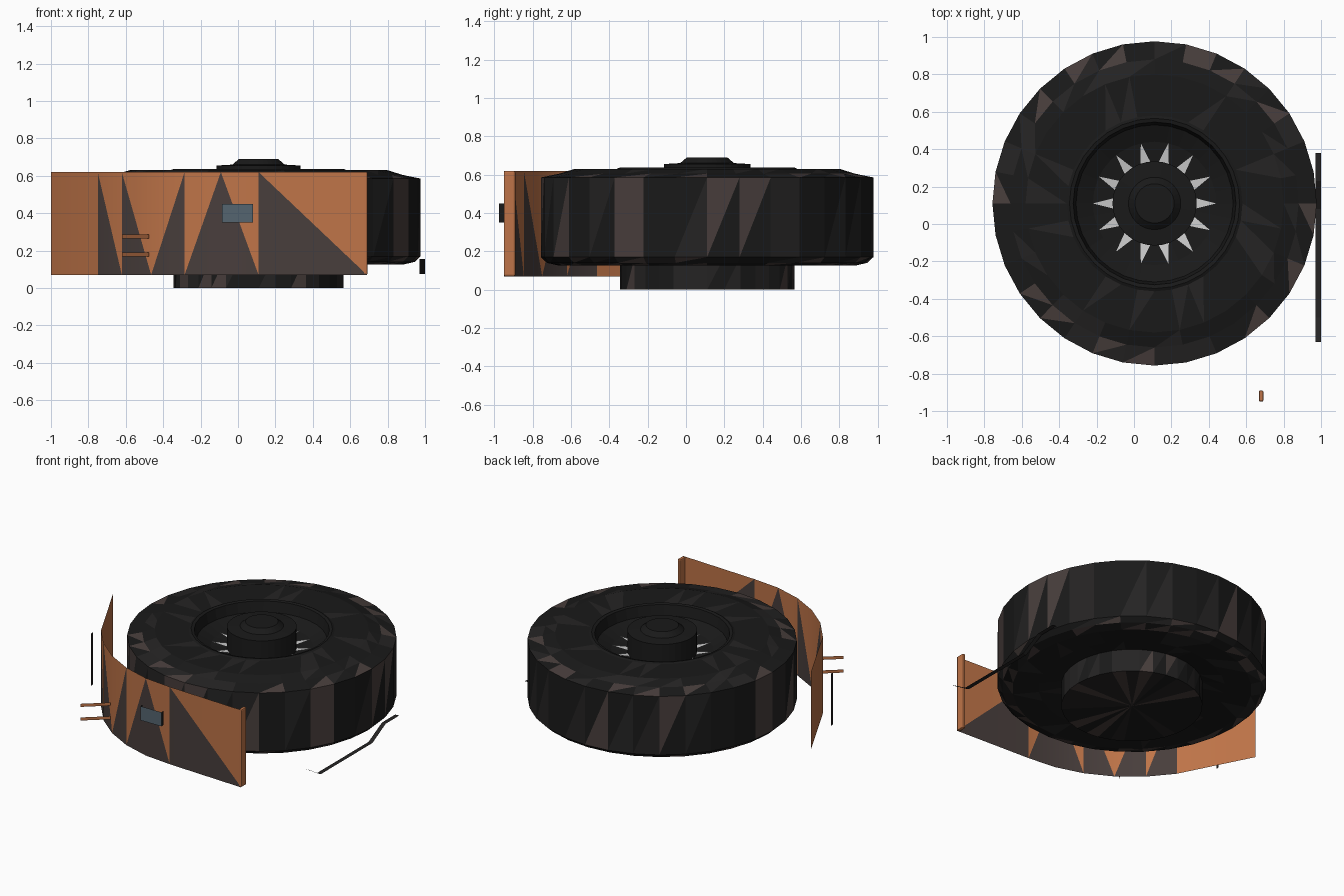
import bpy, math, random
from mathutils import Vector

if "Cube" in bpy.data.objects:
    bpy.data.objects.remove(bpy.data.objects["Cube"])

random.seed(4)
CX, CY = 0.11, 0.11          # wheel axis
SEG = 32


def mat(name, rgb):
    m = bpy.data.materials.new(name)
    m.diffuse_color = (*rgb, 1)
    m.use_nodes = True
    m.node_tree.nodes["Principled BSDF"].inputs["Base Color"].default_value = m.diffuse_color
    return m


BLACK = mat("rubber_black", (0.010, 0.010, 0.010))
DARK = mat("dark_grey", (0.018, 0.017, 0.017))
BROWN = mat("dusty_brown", (0.065, 0.048, 0.045))
ORANGE = mat("rust_orange", (0.52, 0.175, 0.065))
STEEL = mat("blue_steel", (0.09, 0.13, 0.16))
LIGHT = mat("light_grey", (0.65, 0.65, 0.65))


def make(name, verts, faces, mats, indices=None):
    me = bpy.data.meshes.new(name)
    me.from_pydata(verts, [], faces)
    for m in mats:
        me.materials.append(m)
    if indices:
        for p, i in zip(me.polygons, indices):
            p.material_index = i
    me.update()
    ob = bpy.data.objects.new(name, me)
    bpy.context.collection.objects.link(ob)
    return ob


def lathe(name, profile, weights, rim_weights=None):
    """Revolve (radius, z) points about the wheel axis; faces get mottled colours."""
    verts, rings, faces, idx = [], [], [], []
    for r, z in profile:
        if r == 0:
            rings.append([len(verts)] * SEG)
            verts.append((CX, CY, z))
        else:
            rings.append([len(verts) + i for i in range(SEG)])
            for i in range(SEG):
                a = 2 * math.pi * i / SEG
                verts.append((CX + r * math.cos(a), CY + r * math.sin(a), z))
    for k, (lo, hi) in enumerate(zip(rings, rings[1:])):
        outer = rim_weights and min(profile[k][0], profile[k + 1][0]) > 0.75
        w = rim_weights if outer else weights
        for i in range(SEG):
            j = (i + 1) % SEG
            for tri in ((lo[i], lo[j], hi[j]), (lo[i], hi[j], hi[i])):
                if len(set(tri)) == 3:
                    faces.append(tri)
                    idx.append(random.choices([0, 1, 2], w)[0])
    return make(name, verts, faces, [BLACK, DARK, BROWN], idx)


# Tyre, listed from the lower bead outwards and up to the top bead
lathe("tyre", [(0.45, 0.16), (0.60, 0.135), (0.77, 0.125), (0.835, 0.14), (0.867, 0.17),
               (0.867, 0.585), (0.77, 0.605), (0.69, 0.63), (0.47, 0.63)],
      [10, 2, 0], [6, 3, 2])

# Rim dish with raised hub and centre cap
lathe("rim_and_hub", [(0.47, 0.63), (0.455, 0.637), (0.435, 0.632), (0.42, 0.56),
                      (0.33, 0.515), (0.225, 0.50), (0.225, 0.655), (0.14, 0.66),
                      (0.105, 0.69), (0, 0.69)], [1, 0, 0])

# Drum underneath
lathe("lower_drum", [(0, 0.0), (0.455, 0.0), (0.455, 0.17)], [3, 3, 1])

# Pointed light slots around the hub
verts, faces = [], []
for k in range(14):
    a = 2 * math.pi * k / 14
    for r, da, z in ((0.225, -0.12, 0.507), (0.225, 0.12, 0.507), (0.33, 0, 0.522)):
        verts.append((CX + r * math.cos(a + da), CY + r * math.sin(a + da), z))
    faces.append((3 * k, 3 * k + 1, 3 * k + 2))
make("hub_slots", verts, faces, [LIGHT])

# Guard sheet: straight panel, arc round the wheel in five steps, straight panel
R = 1.034
path = [(0.69, -0.95)]
for k in range(6):
    t = math.radians(11.25 * k)
    path.append((CX - R * math.sin(t), CY - R * math.cos(t)))
path.append((-1.0, 0.025))
verts, faces, idx = [], [], []
for x, y in path:
    verts += [(x, y, 0.07), (x, y, 0.62)]
for k in range(len(path) - 1):
    rb, rt, lb, lt = 2 * k, 2 * k + 1, 2 * k + 2, 2 * k + 3
    if k in (2, 3):                       # diagonal from lower left to upper right
        faces += [(lb, rb, rt), (lb, rt, lt)]
    else:                                 # diagonal from upper left to lower right
        faces += [(lb, rb, lt), (rb, rt, lt)]
    idx += [0, 0] if k == 6 else [1, 0]
guard = make("guard_sheet", verts, faces, [ORANGE, BROWN], idx)
guard.data.shade_smooth()


def box(name, lo, hi, m, bevel=0):
    v = [(x, y, z) for x in (lo[0], hi[0]) for y in (lo[1], hi[1]) for z in (lo[2], hi[2])]
    f = [(0, 1, 3, 2), (4, 6, 7, 5), (0, 4, 5, 1), (2, 3, 7, 6), (0, 2, 6, 4), (1, 5, 7, 3)]
    ob = make(name, v, f, [m])
    if bevel:
        b = ob.modifiers.new("bevel", "BEVEL")
        b.width, b.segments = bevel, 2
    return ob


def ribbon(name, pts, width, mats, idx=None):
    """Thin strip through pts, widened by the vector width."""
    w = Vector(width)
    v = [q for p in pts for q in (Vector(p), Vector(p) + w)]
    f = [(2 * i, 2 * i + 1, 2 * i + 3, 2 * i + 2) for i in range(len(pts) - 1)]
    return make(name, v, f, mats, idx)


# Folded edge at the guard's right end
box("guard_flange", (0.668, -0.95, 0.07), (0.692, -0.89, 0.62), ORANGE, 0.008)

# Open-topped plate on the guard's front: dark sides, steel face
ribbon("front_plate", [(-0.085, -0.95, 0.35), (-0.085, -0.975, 0.35),
                       (0.08, -0.975, 0.35), (0.08, -0.95, 0.35)],
       (0, 0, 0.1), [BLACK, STEEL], [0, 1, 0])

# Two short strips sticking out of the guard
for i, z in enumerate((0.168, 0.265)):
    ribbon(f"guard_strip_{i + 1}", [(-0.475, -0.755, z), (-0.62, -0.88, z)],
           (0, 0, 0.022), [ORANGE])

# Narrow upright strip by the left panel
ribbon("upright_strip", [(-0.945, -0.30, 0.107), (-0.945, -0.30, 0.478)], (0, 0.02, 0), [DARK])

# Bent handle strip on the right
ribbon("bent_handle", [(0.97, -0.63, 0.155), (0.97, -0.50, 0.075), (0.97, 0.08, 0.075),
                       (0.97, 0.23, 0.155), (0.97, 0.38, 0.155)], (0.03, 0, 0), [DARK])
